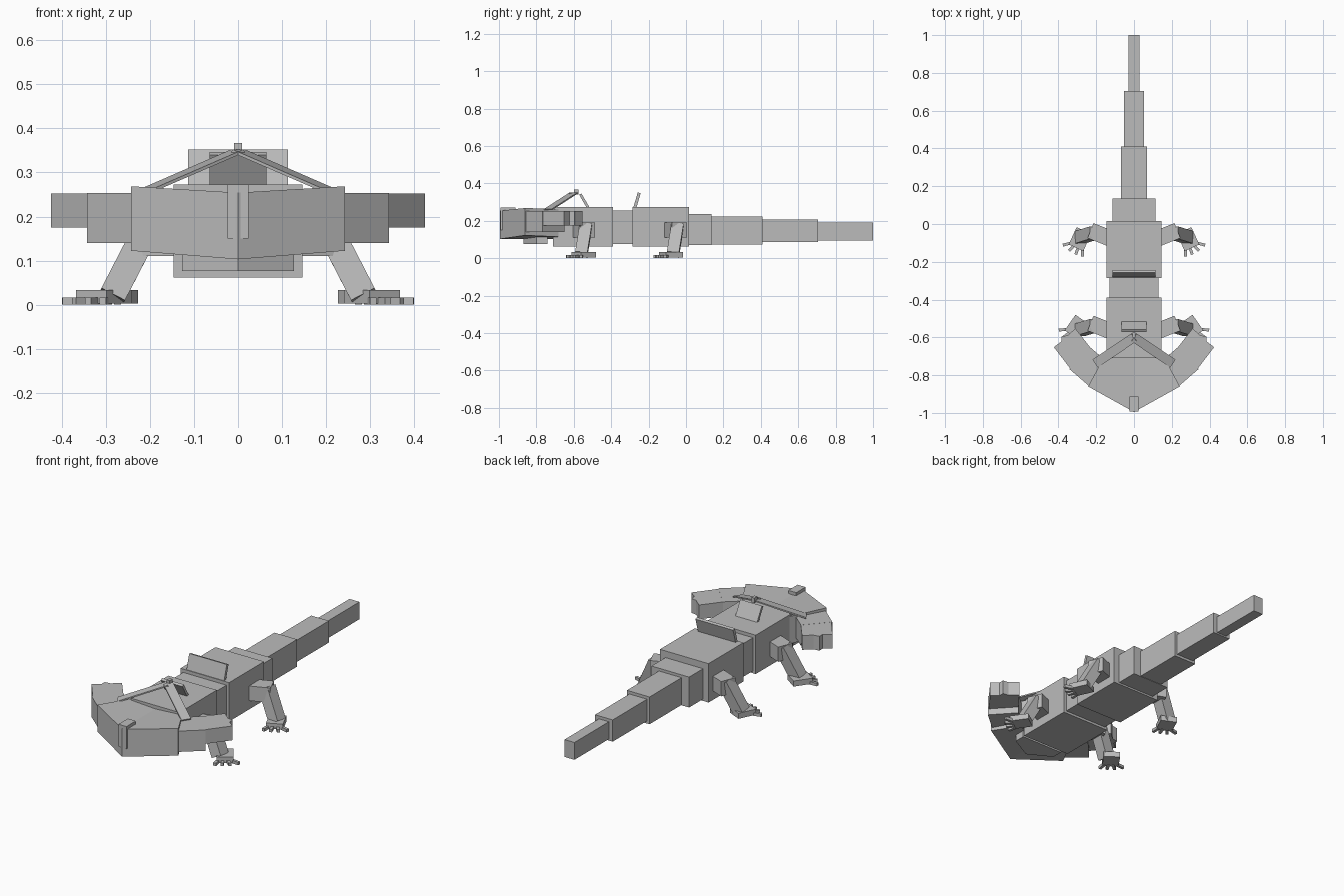
import bpy, bmesh, math
from mathutils import Vector, Matrix

if "Cube" in bpy.data.objects:
    bpy.data.objects.remove(bpy.data.objects["Cube"])

skin = bpy.data.materials.new("grey skin")
skin.use_nodes = True
skin.diffuse_color = (0.5, 0.5, 0.5, 1)
skin.node_tree.nodes["Principled BSDF"].inputs["Base Color"].default_value = (0.5, 0.5, 0.5, 1)


def finish(name, bm):
    bmesh.ops.recalc_face_normals(bm, faces=bm.faces)
    mesh = bpy.data.meshes.new(name)
    bm.to_mesh(mesh)
    bm.free()
    mesh.materials.append(skin)
    ob = bpy.data.objects.new(name, mesh)
    bpy.context.scene.collection.objects.link(ob)
    return ob


def box(name, x, y, z):
    """Box from three (min, max) ranges."""
    bm = bmesh.new()
    bmesh.ops.create_cube(bm, size=1)
    for v in bm.verts:
        v.co = [r[0] if c < 0 else r[1] for c, r in zip(v.co, (x, y, z))]
    return finish(name, bm)


def beam(name, p, q, width, height, up=(0, 0, 1)):
    """Box running from p to q, with its height along up."""
    p, q = Vector(p), Vector(q)
    d = (q - p).normalized()
    side = Vector(up).cross(d).normalized()
    top = d.cross(side)
    bm = bmesh.new()
    bmesh.ops.create_cube(bm, size=1)
    for v in bm.verts:
        c = v.co.copy()
        v.co = (p + q) / 2 + d * c.x * (q - p).length + side * c.y * width + top * c.z * height
    return finish(name, bm)


def prism(name, outline, low, high):
    """Outline raised between two height rules, each a function of x and y."""
    bm = bmesh.new()
    bottom = [bm.verts.new((x, y, low(x, y))) for x, y in outline]
    top = [bm.verts.new((x, y, high(x, y))) for x, y in outline]
    n = len(outline)
    bm.faces.new(bottom)
    bm.faces.new(top)
    for i in range(n):
        j = (i + 1) % n
        bm.faces.new((bottom[i], bottom[j], top[j], top[i]))
    return finish(name, bm)


# Trunk and tail: half width, y range, z range
for name, w, y, z in (
    ("chest", 0.146, (-0.71, -0.39), (0.062, 0.273)),
    ("waist", 0.13, (-0.39, -0.285), (0.075, 0.255)),
    ("hips", 0.146, (-0.285, 0.015), (0.062, 0.273)),
    ("tail_base", 0.113, (0.015, 0.135), (0.072, 0.237)),
    ("tail_upper", 0.068, (0.135, 0.41), (0.074, 0.222)),
    ("tail_middle", 0.053, (0.41, 0.705), (0.088, 0.206)),
    ("tail_tip", 0.03, (0.705, 1.0), (0.096, 0.19)),
):
    box(name, (-w, w), y, z)

# Leaning back plates
beam("rear_back_plate", (0, -0.275, 0.265), (0, -0.25, 0.35), 0.226, 0.016, (0, -1, 0))
beam("front_back_plate", (0, -0.52, 0.265), (0, -0.565, 0.343), 0.13, 0.014, (0, 1, 0))

# Jaw and snout block
prism("jaw", [(-0.127, -0.74), (-0.127, -0.8), (0, -0.87), (0.127, -0.8), (0.127, -0.74)],
      lambda x, y: 0.077, lambda x, y: 0.13)
box("snout_block", (-0.024, 0.024), (-0.992, -0.912), (0.15, 0.272))
box("crest_knob", (-0.009, 0.009), (-0.6, -0.575), (0.34, 0.367))

for s, side in ((1, "left"), (-1, "right")):
    # Half of the wedge head, rising towards the cheek
    prism(side + "_head", [(0, -0.995), (s * 0.243, -0.86), (s * 0.145, -0.68), (0, -0.68)],
          lambda x, y: 0.103 + 0.08 * abs(x), lambda x, y: 0.254 + 0.06 * abs(x))

    # Swept-back horn with a stepped end
    prism(side + "_horn_base",
          [(s * x, y) for x, y in ((0.235, -0.86), (0.342, -0.768), (0.235, -0.65), (0.13, -0.74))],
          lambda x, y: 0.14, lambda x, y: 0.253)
    prism(side + "_horn_tip",
          [(s * x, y) for x, y in ((0.33, -0.775), (0.424, -0.652), (0.385, -0.622), (0.385, -0.595),
                                   (0.352, -0.59), (0.31, -0.553), (0.215, -0.675))],
          lambda x, y: 0.175, lambda x, y: 0.2525)

    # Thin sloping crest strip
    beam(side + "_crest_strip", (0, -0.6, 0.349), (s * 0.205, -0.738, 0.26), 0.05, 0.007)

    # Legs: shoulder y, foot heel and foot direction angle outward from the front
    for end, y, heel, angle in (("front", -0.55, (0.275, -0.505), 35),
                                ("rear", -0.06, (0.265, -0.035), 25)):
        name = side + "_" + end
        beam(name + "_thigh", (s * 0.13, y - 0.015, 0.15), (s * 0.23, y + 0.025, 0.15), 0.085, 0.08)
        beam(name + "_shin", (s * 0.205, y + 0.015, 0.175), (s * 0.285, y - 0.01, 0.02),
             0.065, 0.06, (s, 0, 0.5))
        a = math.radians(angle)
        d = Vector((s * math.sin(a), -math.cos(a), 0))
        start = Vector((s * heel[0], heel[1], 0.018))
        toe_root = start + d * 0.1
        beam(name + "_foot", start, toe_root, 0.085, 0.03)
        across = Vector((s * math.cos(a), math.sin(a), 0))
        for i, spread in enumerate((-25, -5, 18, 50)):
            t = Matrix.Rotation(math.radians(s * spread), 3, "Z") @ d
            root = toe_root - d * 0.012 + across * (-0.032 + i * 0.022)
            root.z = 0.008
            beam(f"{name}_toe_{i + 1}", root, root + t * 0.045, 0.015, 0.016)
